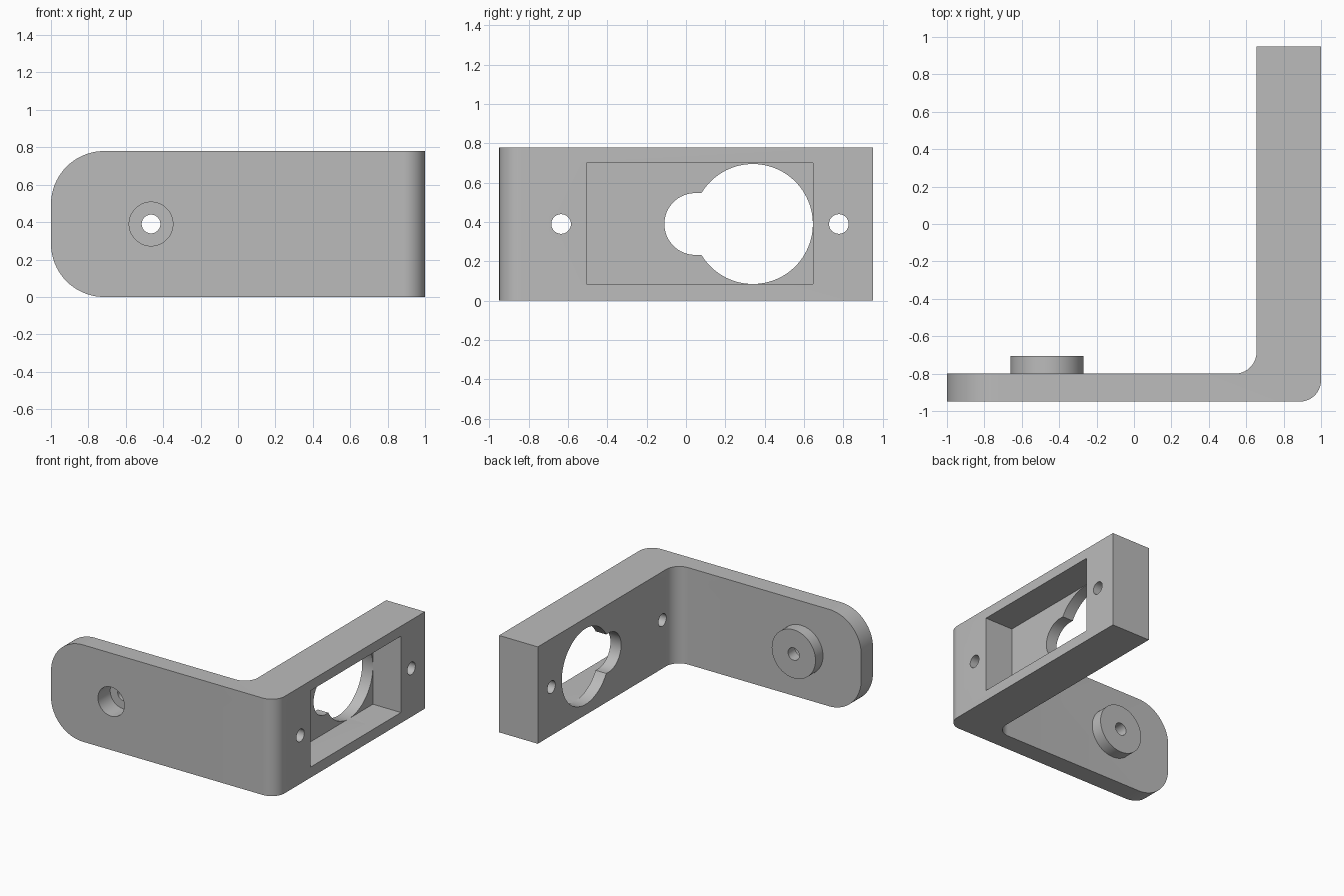
import bpy, bmesh
from math import radians
from mathutils import Matrix

if "Cube" in bpy.data.objects:
    bpy.data.objects.remove(bpy.data.objects["Cube"], do_unlink=True)

HEIGHT = 0.78
MID = HEIGHT / 2
BACK, PLATE, WING = -0.95, -0.80, 0.655   # plate front, plate rear, wing inner side
PIVOT_X = -0.465

grey = bpy.data.materials.new("plain grey")
grey.use_nodes = True
colour = (0.5, 0.5, 0.5, 1)
grey.diffuse_color = colour
grey.node_tree.nodes["Principled BSDF"].inputs["Base Color"].default_value = colour


def to_object(name, bm):
    bmesh.ops.recalc_face_normals(bm, faces=bm.faces)
    mesh = bpy.data.meshes.new(name)
    bm.to_mesh(mesh)
    bm.free()
    mesh.materials.append(grey)
    obj = bpy.data.objects.new(name, mesh)
    bpy.context.collection.objects.link(obj)
    return obj


def cylinder(name, axis, centre, radius, start, end, sides=64):
    """Cylinder along x or y; centre gives the other horizontal coordinate."""
    bm = bmesh.new()
    middle = (start + end) / 2
    place = (middle, centre, MID) if axis == "X" else (centre, middle, MID)
    turn = Matrix.Rotation(radians(90), 4, "Y" if axis == "X" else "X")
    bmesh.ops.create_cone(bm, cap_ends=True, segments=sides, radius1=radius,
                          radius2=radius, depth=end - start,
                          matrix=Matrix.Translation(place) @ turn)
    return to_object(name, bm)


def box(name, low, high):
    bm = bmesh.new()
    size = [b - a for a, b in zip(low, high)]
    centre = [(a + b) / 2 for a, b in zip(low, high)]
    bmesh.ops.create_cube(bm, size=1, matrix=Matrix.Translation(centre) @ Matrix.Diagonal((*size, 1)))
    return to_object(name, bm)


def combine(target, tool, operation):
    mod = target.modifiers.new(tool.name, "BOOLEAN")
    mod.operation, mod.solver, mod.object = operation, "EXACT", tool
    bpy.context.view_layer.objects.active = target
    bpy.ops.object.modifier_apply(modifier=mod.name)
    bpy.data.objects.remove(tool, do_unlink=True)


# L-shaped body
bm = bmesh.new()
outline = [(-1, BACK), (1, BACK), (1, 0.95), (WING, 0.95), (WING, PLATE), (-1, PLATE)]
face = bm.faces.new([bm.verts.new((x, y, 0)) for x, y in outline])
top = bmesh.ops.extrude_face_region(bm, geom=[face])["geom"]
bmesh.ops.translate(bm, vec=(0, 0, HEIGHT), verts=[v for v in top if isinstance(v, bmesh.types.BMVert)])


def near(edge, axis, x, y=None):
    a, b = (v.co for v in edge.verts)
    mid = (a + b) / 2
    return (abs((a - b)[axis]) > 0.1 and abs(mid.x - x) < 0.01
            and (y is None or abs(mid.y - y) < 0.01))


# Rounded bend and rounded plate end
bend = [e for e in bm.edges if near(e, 2, 1, BACK) or near(e, 2, WING, PLATE)]
bmesh.ops.bevel(bm, geom=bend, offset=0.115, segments=14, affect="EDGES", profile=0.5)
end = [e for e in bm.edges if near(e, 1, -1)]
bmesh.ops.bevel(bm, geom=end, offset=0.285, segments=20, affect="EDGES", profile=0.5)
bracket = to_object("bracket", bm)

# Pivot boss with counterbored screw hole
combine(bracket, cylinder("pivot_boss", "Y", PIVOT_X, 0.195, PLATE - 0.05, -0.705), "UNION")
combine(bracket, cylinder("counterbore", "Y", PIVOT_X, 0.117, -1.1, -0.795), "DIFFERENCE")
combine(bracket, cylinder("pivot_hole", "Y", PIVOT_X, 0.05, -1.1, -0.6, 40), "DIFFERENCE")

# Recessed pocket, keyhole opening and mounting holes in the wing
combine(bracket, box("pocket", (0.75, -0.505, 0.085), (1.1, 0.645, 0.70)), "DIFFERENCE")
combine(bracket, cylinder("large_opening", "X", 0.34, 0.305, 0.5, 0.9, 96), "DIFFERENCE")
combine(bracket, cylinder("small_opening", "X", 0.047, 0.157, 0.5, 0.9), "DIFFERENCE")
combine(bracket, box("opening_bridge", (0.5, 0.047, MID - 0.157), (0.9, 0.3, MID + 0.157)), "DIFFERENCE")
for y in (-0.635, 0.777):
    combine(bracket, cylinder("mounting_hole", "X", y, 0.05, 0.5, 1.1, 40), "DIFFERENCE")

# Smooth curves, sharp edges
bpy.ops.object.select_all(action="DESELECT")
bracket.select_set(True)
bpy.context.view_layer.objects.active = bracket
bpy.ops.object.shade_smooth_by_angle(angle=radians(30))
